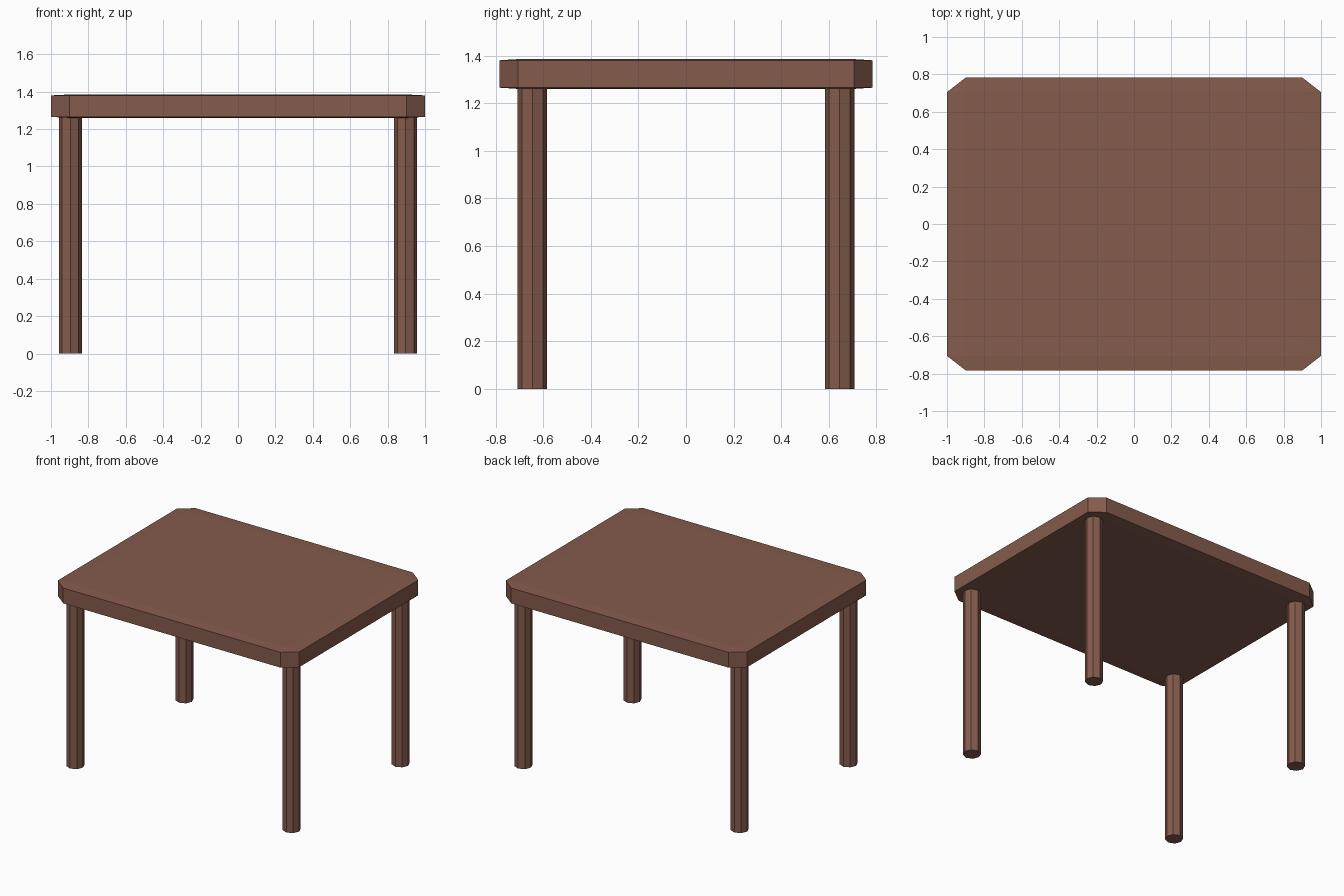
import bpy, bmesh
from math import radians

if "Cube" in bpy.data.objects:
    bpy.data.objects.remove(bpy.data.objects["Cube"])

wood = bpy.data.materials.new("brown_wood")
wood.diffuse_color = (0.235, 0.105, 0.073, 1)
wood.use_nodes = True
wood.node_tree.nodes["Principled BSDF"].inputs["Base Color"].default_value = wood.diffuse_color

HX, HY = 1.0, 0.783     # half size of the top
IX, IY = 0.9, 0.705     # where the corner cuts begin


def finish(name, bm):
    bmesh.ops.recalc_face_normals(bm, faces=bm.faces)
    me = bpy.data.meshes.new(name)
    bm.to_mesh(me)
    bm.free()
    me.materials.append(wood)
    ob = bpy.data.objects.new(name, me)
    bpy.context.collection.objects.link(ob)
    return ob


# Table top: cut-corner slab with a very shallow slope near the rim
bm = bmesh.new()
for sx in (-1, 1):
    for sy in (-1, 1):
        for x, y, zs in ((HX, IY, (1.265, 1.38)),
                         (IX, HY, (1.265, 1.38)),
                         (IX, IY, (1.26, 1.385))):
            for z in zs:
                bm.verts.new((sx * x, sy * y, z))
bmesh.ops.convex_hull(bm, input=bm.verts)
bmesh.ops.dissolve_limit(bm, angle_limit=radians(0.5), verts=bm.verts, edges=bm.edges)
finish("table_top", bm)

# Four eight-sided legs
LEG_H = 1.262
for side, sx in (("left", -1), ("right", 1)):
    for end, sy in (("front", -1), ("back", 1)):
        bm = bmesh.new()
        bmesh.ops.create_cone(bm, cap_ends=True, segments=8,
                              radius1=0.062, radius2=0.062, depth=LEG_H)
        leg = finish(f"{end}_{side}_leg", bm)
        leg.location = (sx * 0.896, sy * 0.645, LEG_H / 2)
